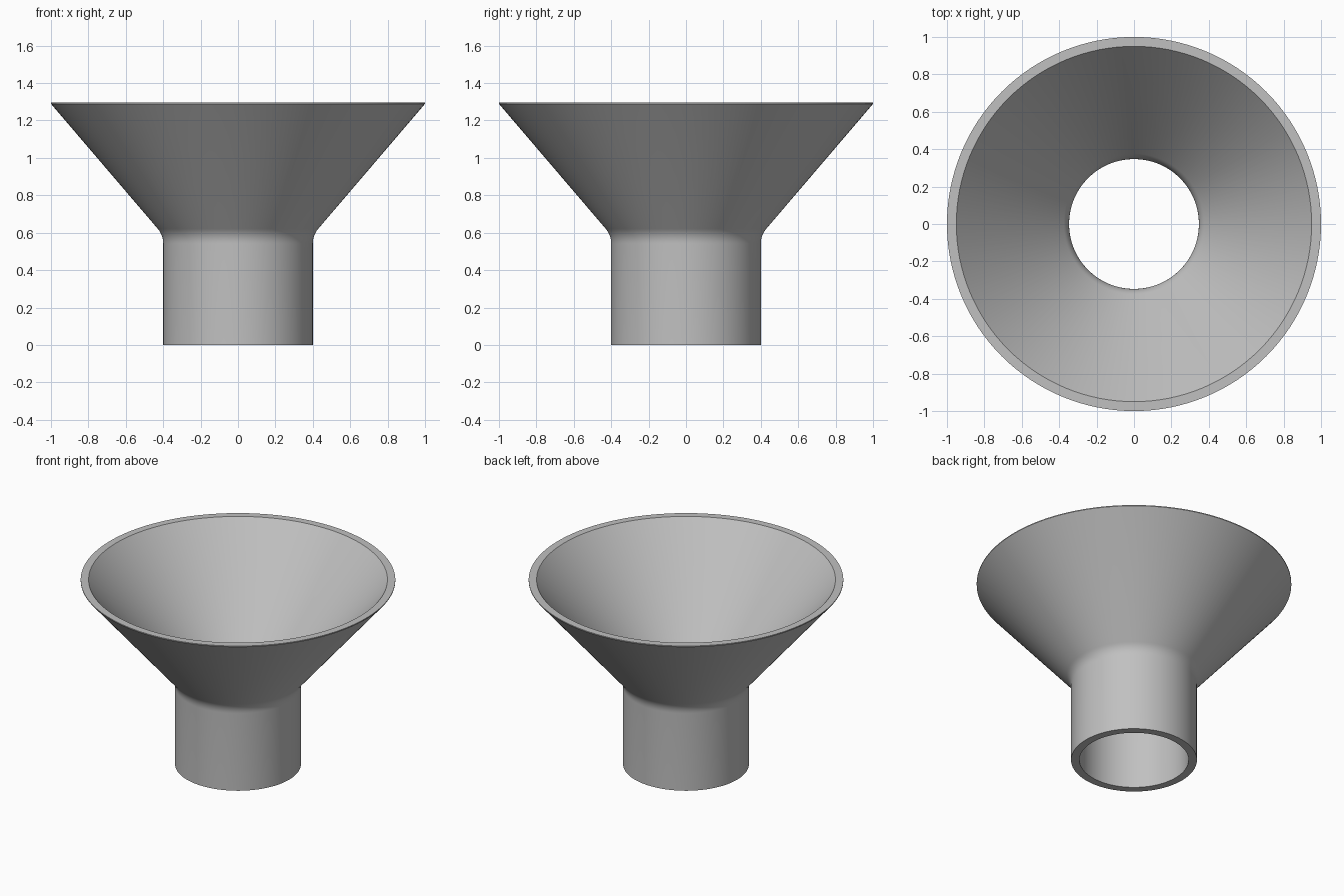
import bpy
import bmesh
import math
from mathutils import Vector

if "Cube" in bpy.data.objects:
    bpy.data.objects.remove(bpy.data.objects["Cube"], do_unlink=True)

SEGMENTS = 128
HEIGHT = 1.295
BEND_Z = 0.587


def material(name, colour):
    mat = bpy.data.materials.new(name)
    mat.use_nodes = True
    mat.diffuse_color = colour
    mat.node_tree.nodes["Principled BSDF"].inputs["Base Color"].default_value = colour
    return mat


def wall(tube_radius, rim_radius, rim_z, fillet):
    """Straight tube, rounded bend, then flared cone, from bottom to top."""
    bend = Vector((tube_radius, BEND_Z))
    top = Vector((rim_radius, rim_z))
    start = bend - Vector((0, fillet))
    end = bend + (top - bend).normalized() * fillet
    points = [Vector((tube_radius, 0))]
    steps = 8
    for i in range(steps + 1):
        t = i / steps
        points.append(start.lerp(bend, t).lerp(bend.lerp(end, t), t))
    return points + [top]


# Closed wall section: outside going up, a thin rim edge, inside going down
outside = wall(0.4, 1.0, HEIGHT - 0.006, 0.045)
inside = wall(0.347, 0.95, HEIGHT, 0.045)
section = outside + [Vector((1.0, HEIGHT))] + inside[::-1]

# Funnel turned around the vertical axis
bm = bmesh.new()
verts = [bm.verts.new((p.x, 0, p.y)) for p in section]
edges = [bm.edges.new((a, b)) for a, b in zip(verts, verts[1:] + verts[:1])]
bmesh.ops.spin(bm, geom=verts + edges, cent=(0, 0, 0), axis=(0, 0, 1),
               angle=math.tau, steps=SEGMENTS, use_merge=False)
bmesh.ops.remove_doubles(bm, verts=bm.verts[:], dist=0.0001)
bmesh.ops.recalc_face_normals(bm, faces=bm.faces[:])
mesh = bpy.data.meshes.new("funnel")
bm.to_mesh(mesh)
bm.free()

funnel = bpy.data.objects.new("funnel", mesh)
bpy.context.collection.objects.link(funnel)
mesh.materials.append(material("light grey", (0.53, 0.53, 0.53, 1)))

bpy.ops.object.select_all(action="DESELECT")
funnel.select_set(True)
bpy.context.view_layer.objects.active = funnel
bpy.ops.object.shade_smooth_by_angle(angle=math.radians(30))
